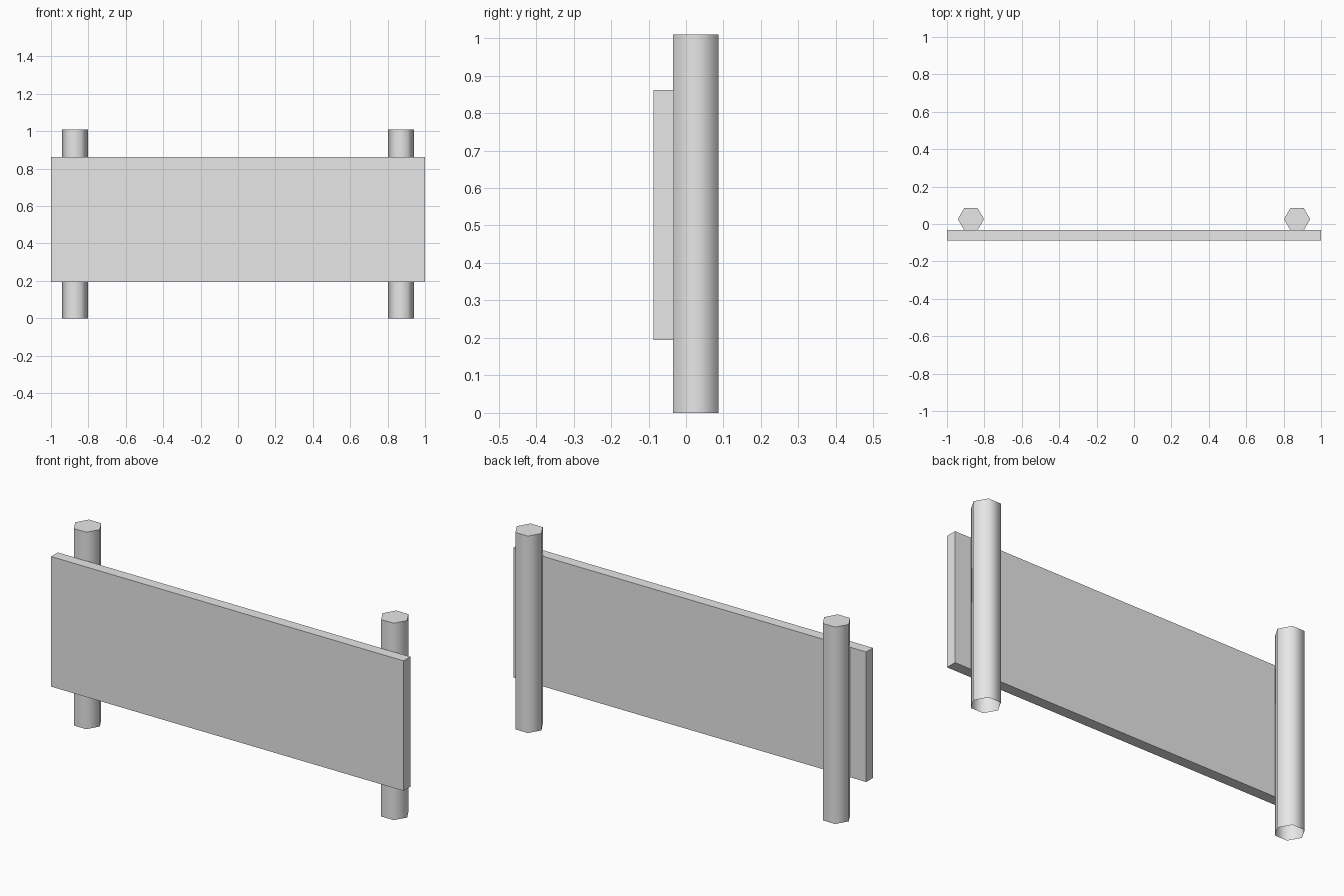
import bpy
import bmesh
from math import radians
from mathutils import Matrix, Vector

cube = bpy.data.objects.get("Cube")
if cube:
    bpy.data.objects.remove(cube, do_unlink=True)

# Single plain grey for every part
grey = bpy.data.materials.new("light_grey")
grey.use_nodes = True
colour = (0.8, 0.8, 0.8, 1.0)
grey.diffuse_color = colour
grey.node_tree.nodes["Principled BSDF"].inputs["Base Color"].default_value = colour


def add_object(name, bm):
    mesh = bpy.data.meshes.new(name)
    bm.to_mesh(mesh)
    bm.free()
    mesh.materials.append(grey)
    obj = bpy.data.objects.new(name, mesh)
    bpy.context.collection.objects.link(obj)
    return obj


def add_board(name, low, high):
    low, high = Vector(low), Vector(high)
    bm = bmesh.new()
    place = Matrix.Translation((low + high) / 2) @ Matrix.Diagonal((high - low).to_4d())
    bmesh.ops.create_cube(bm, size=1, matrix=place)
    return add_object(name, bm)


def add_post(name, x, y, radius, height):
    """Six-sided post with smooth sides, a flat top and an open foot."""
    bm = bmesh.new()
    bmesh.ops.create_cone(bm, cap_ends=True, segments=6, radius1=radius,
                          radius2=radius, depth=height,
                          matrix=Matrix.Translation((x, y, height / 2))
                          @ Matrix.Rotation(radians(30), 4, "Z"))
    # Turn the hexagon so that a corner points along x
    corner = max(v.co.x for v in bm.verts) - x
    if corner < radius * 0.95:
        bmesh.ops.rotate(bm, verts=bm.verts, cent=(x, y, 0),
                         matrix=Matrix.Rotation(radians(30), 3, "Z"))
    bm.normal_update()
    foot = [f for f in bm.faces if f.normal.z < -0.9]
    bmesh.ops.delete(bm, geom=foot, context="FACES_ONLY")
    obj = add_object(name, bm)
    bpy.ops.object.select_all(action="DESELECT")
    obj.select_set(True)
    bpy.context.view_layer.objects.active = obj
    bpy.ops.object.shade_smooth_by_angle(angle=radians(70))
    return obj


# Sign board across the front
add_board("sign_board", (-1, -0.087, 0.195), (1, -0.032, 0.862))

# Pair of posts behind the board
for side, sign in (("left", 1), ("right", -1)):
    add_post(side + "_post", sign * 0.872, 0.026, 0.07, 1.01)
